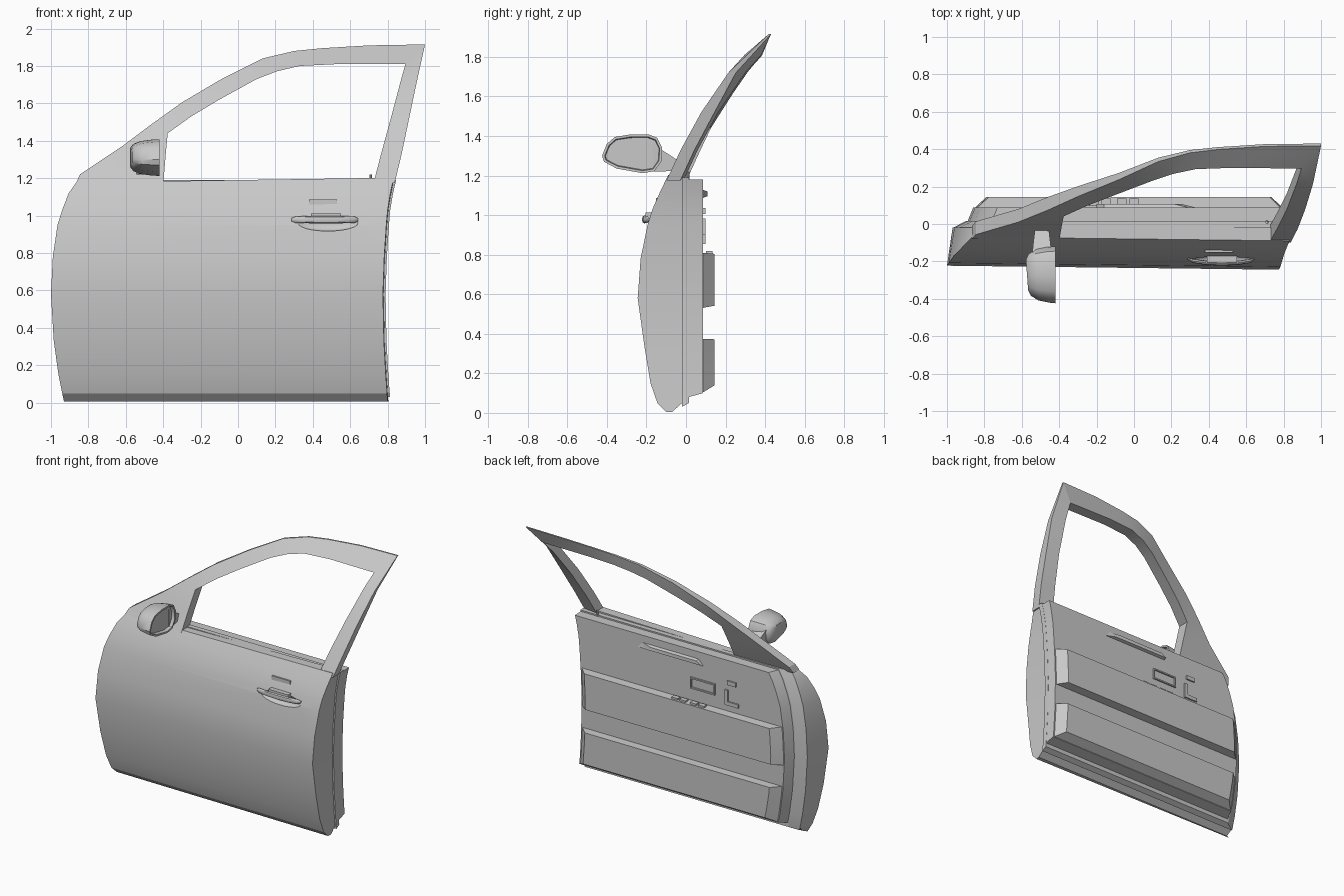
import bpy, bmesh, math
from mathutils import Vector

cube = bpy.data.objects.get("Cube")
if cube:
    bpy.data.objects.remove(cube, do_unlink=True)

grey = bpy.data.materials.new("light_grey")
grey.use_nodes = True
grey.diffuse_color = (0.58, 0.58, 0.58, 1)
grey.node_tree.nodes["Principled BSDF"].inputs["Base Color"].default_value = (0.58, 0.58, 0.58, 1)


def finish(bm, name, angle=25):
    bmesh.ops.recalc_face_normals(bm, faces=bm.faces)
    mesh = bpy.data.meshes.new(name)
    bm.to_mesh(mesh)
    bm.free()
    mesh.materials.append(grey)
    ob = bpy.data.objects.new(name, mesh)
    bpy.context.collection.objects.link(ob)
    smooth(ob, angle)
    return ob


def smooth(ob, angle=25):
    bpy.ops.object.select_all(action='DESELECT')
    ob.select_set(True)
    bpy.context.view_layer.objects.active = ob
    bpy.ops.object.shade_smooth_by_angle(angle=math.radians(angle))


def loft_mesh(rings):
    """Skin a list of closed rings and cap both ends."""
    bm = bmesh.new()
    rows = [[bm.verts.new(p) for p in ring] for ring in rings]
    n = len(rows[0])
    for a, b in zip(rows, rows[1:]):
        for i in range(n):
            j = (i + 1) % n
            bm.faces.new((a[i], a[j], b[j], b[i]))
    bm.faces.new(rows[0])
    bm.faces.new(rows[-1])
    return bm


def loft(name, rings, angle=25):
    return finish(loft_mesh(rings), name, angle)


def box(name, x, y, z):
    return loft(name, [[(a, y[0], z[0]), (a, y[1], z[0]), (a, y[1], z[1]), (a, y[0], z[1])] for a in x])


def interp(table, z, col):
    for a, b in zip(table, table[1:]):
        if z <= b[0]:
            t = max(0, (z - a[0]) / (b[0] - a[0]))
            return a[col] + t * (b[col] - a[col])
    return table[-1][col]


# Height, front edge, rear edge and outer depth of the door skin
BODY = [(0.005, -0.93, 0.80, -0.09), (0.05, -0.94, 0.797, -0.135), (0.15, -0.96, 0.79, -0.17),
        (0.33, -0.985, 0.78, -0.20), (0.58, -1.0, 0.775, -0.235), (0.78, -0.99, 0.782, -0.22),
        (0.95, -0.965, 0.793, -0.185), (1.03, -0.94, 0.80, -0.16), (1.12, -0.905, 0.815, -0.12),
        (1.19, -0.865, 0.832, -0.08)]
# Height and outer depth of the leaning window frame
LEAN = [(r[0], r[3]) for r in BODY] + [(1.3, -0.03), (1.43, 0.03), (1.6, 0.14),
                                       (1.74, 0.24), (1.85, 0.345), (1.915, 0.43)]


def skin_y(x, z):
    return interp(LEAN, z, 1) - 0.012 * x


def left(z):
    return interp(BODY, z, 1)


def right(z):
    return interp(BODY, z, 2)


# Outer skin
rings = []
for z, xl, xr, y in BODY:
    back = -0.07 if z < 0.03 else -0.02
    tilt = 0.015 if z > 1.15 else 0
    pts = [(xl, skin_y(xl, z)), (xr, skin_y(xr, z)), (xr + 0.004, back), (xl + 0.03, back)]
    rings.append([(px, py, z + tilt * px) for px, py in pts])
skin = loft("door_skin", rings)

# Scooped recess behind the handle
bm = bmesh.new()
bmesh.ops.create_uvsphere(bm, u_segments=24, v_segments=12, radius=1)
bmesh.ops.scale(bm, vec=(0.165, 0.035, 0.045), verts=bm.verts)
bmesh.ops.translate(bm, vec=(0.48, -0.195, 0.962), verts=bm.verts)
cutter = finish(bm, "recess_cutter")
cutter.hide_render = True
mod = skin.modifiers.new("recess", 'BOOLEAN')
mod.operation = 'DIFFERENCE'
mod.solver = 'EXACT'
mod.object = cutter
bpy.context.view_layer.objects.active = skin
bpy.ops.object.modifier_apply(modifier=mod.name)
bpy.data.objects.remove(cutter, do_unlink=True)
smooth(skin)

# Flange: stepped layer between the skin and the inner panel
heights = [0.03] + [r[0] for r in BODY[1:]]
loft("door_flange", [[(left(z) + 0.03, -0.021, z), (right(z) + 0.014, -0.021, z),
                      (right(z) + 0.014, 0.015, z + 0.02 * (z < 0.04)),
                      (left(z) + 0.1, 0.015, z + 0.02 * (z < 0.04))] for z in heights])

# Inner panel
heights = [0.08] + [r[0] for r in BODY[2:-1]] + [1.18]
loft("inner_panel", [[(left(z) + 0.11, 0.014, z), (right(z) + 0.013, 0.014, z),
                      (right(z) + 0.01, 0.087, z + 0.02 * (z < 0.1)),
                      (left(z) + 0.14, 0.087, z + 0.02 * (z < 0.1))] for z in heights])


# Raised trim bands with slanted ends
def trim_band(name, z0, z1, rise, drop):
    rings = []
    for i in range(5):
        t = i / 4
        z = z0 + (z1 - z0) * t
        zo = z0 + rise + (z1 - drop - z0 - rise) * t
        rings.append([(left(z) + 0.14, 0.08, z), (right(z) + 0.008, 0.08, z),
                      (right(z) - 0.06, 0.145, zo), (left(z) + 0.21, 0.145, zo)])
    loft(name, rings)


trim_band("armrest_band", 0.53, 0.81, 0.012, 0.006)
trim_band("lower_pocket", 0.10, 0.375, 0.04, 0.003)

# Window frame: section swept along paired outer and inner outlines
PAIRS = [(-0.865, 1.175, -0.40, 1.165), (-0.845, 1.22, -0.397, 1.2), (-0.62, 1.37, -0.388, 1.31),
         (-0.46, 1.49, -0.376, 1.44), (-0.30, 1.605, -0.25, 1.53), (-0.08, 1.735, -0.1, 1.62),
         (0.13, 1.84, 0.1, 1.73), (0.3, 1.88, 0.21, 1.772), (0.45, 1.895, 0.33, 1.80),
         (0.7, 1.91, 0.53, 1.81), (1.0, 1.915, 0.895, 1.81), (0.957, 1.72, 0.87, 1.72),
         (0.915, 1.52, 0.817, 1.52), (0.875, 1.33, 0.765, 1.33), (0.838, 1.175, 0.725, 1.175)]
rings = []
for xo, zo, xi, zi in PAIRS:
    edge = 0.07 - 0.058 * max(0, min(1, (zo - 1.5) / 0.4))
    yo, yi = skin_y(xo, zo), skin_y(xi, zi)
    rings.append([(xo, yo, zo), (xo, yo + edge, zo), (xi, yi + 0.085, zi), (xi, yi, zi)])
loft("window_frame", rings)

# Lock pin on the sill
bm = bmesh.new()
bmesh.ops.create_cone(bm, cap_ends=True, segments=10, radius1=0.009, radius2=0.007, depth=0.05)
bmesh.ops.translate(bm, vec=(0.71, 0.01, 1.195), verts=bm.verts)
finish(bm, "lock_pin")

# Door handle: tapered grip and lock plate
rings = []
for x, y, r in [(0.285, -0.185, 0.008), (0.31, -0.196, 0.018), (0.38, -0.207, 0.019), (0.47, -0.211, 0.02),
                (0.56, -0.207, 0.019), (0.62, -0.198, 0.018), (0.642, -0.187, 0.008)]:
    rings.append([(x, y + 0.6 * r * math.cos(k * math.pi / 4), 0.978 + r * math.sin(k * math.pi / 4))
                  for k in range(8)])
loft("handle_grip", rings, 40)
box("handle_mount", (0.39, 0.55), (-0.205, -0.15), (0.966, 1.012))
box("lock_plate", (0.38, 0.53), (-0.152, -0.12), (1.04, 1.087))

# Mirror housing with recessed glass facing the rear
OUTLINE = [(-0.424, 1.30), (-0.40, 1.36), (-0.36, 1.395), (-0.28, 1.408), (-0.19, 1.408), (-0.145, 1.39),
           (-0.12, 1.34), (-0.125, 1.27), (-0.16, 1.222), (-0.22, 1.212), (-0.35, 1.235), (-0.415, 1.27)]
rings = []
for x, s in [(-0.575, 0.55), (-0.56, 0.74), (-0.52, 0.9), (-0.46, 0.98), (-0.42, 1.0)]:
    rings.append([(x + 0.04 * (-0.2 - y) * (x < -0.43), -0.27 + (y + 0.27) * s, 1.31 + (z - 1.31) * s)
                  for y, z in OUTLINE])
bm = loft_mesh(rings)
bm.faces.ensure_lookup_table()
bmesh.ops.recalc_face_normals(bm, faces=bm.faces)
bm.faces.ensure_lookup_table()
glass = bm.faces[-1]
bmesh.ops.inset_region(bm, faces=[glass], thickness=0.013)
bmesh.ops.inset_region(bm, faces=[glass], thickness=0.004, depth=-0.025)
finish(bm, "mirror_housing", 35)

# Mirror arm
loft("mirror_arm", [[(x0, y, z0), (x1, y, z0), (x1, y, z1), (x0, y, z1)] for y, x0, x1, z0, z1 in
                    [(-0.17, -0.545, -0.44, 1.222, 1.36), (-0.115, -0.54, -0.445, 1.22, 1.325),
                     (-0.03, -0.53, -0.455, 1.23, 1.27)]])

# Pull strip on the upper inner panel
loft("pull_strip", [[(-0.2, y, z0), (x1, y, z0), (x1 - 0.04, y, z1), (-0.16, y, z1)]
                    for y, x1, z0, z1 in [(0.08, 0.36, 1.085, 1.13), (0.108, 0.25, 1.095, 1.12)]])

# Inner controls: latch frame, small switch, L-shaped lever
for name, x0, x1, z0, z1 in [("latch_top", -0.3, -0.1, 0.972, 0.982), ("latch_bottom", -0.3, -0.1, 0.9, 0.91),
                             ("latch_front", -0.3, -0.29, 0.9, 0.98), ("latch_rear", -0.11, -0.1, 0.9, 0.98),
                             ("small_switch", -0.47, -0.4, 1.005, 1.035),
                             ("lever_upright", -0.405, -0.38, 0.86, 0.965),
                             ("lever_foot", -0.49, -0.38, 0.855, 0.882)]:
    box(name, (x0, x1), (0.08, 0.098), (z0, z1))

# Row of buttons on the armrest
for i in range(4):
    x = -0.24 + i * 0.065 + 0.02 * (i > 1)
    box("armrest_button", (x, x + 0.05), (0.1, 0.135), (0.79, 0.818))
